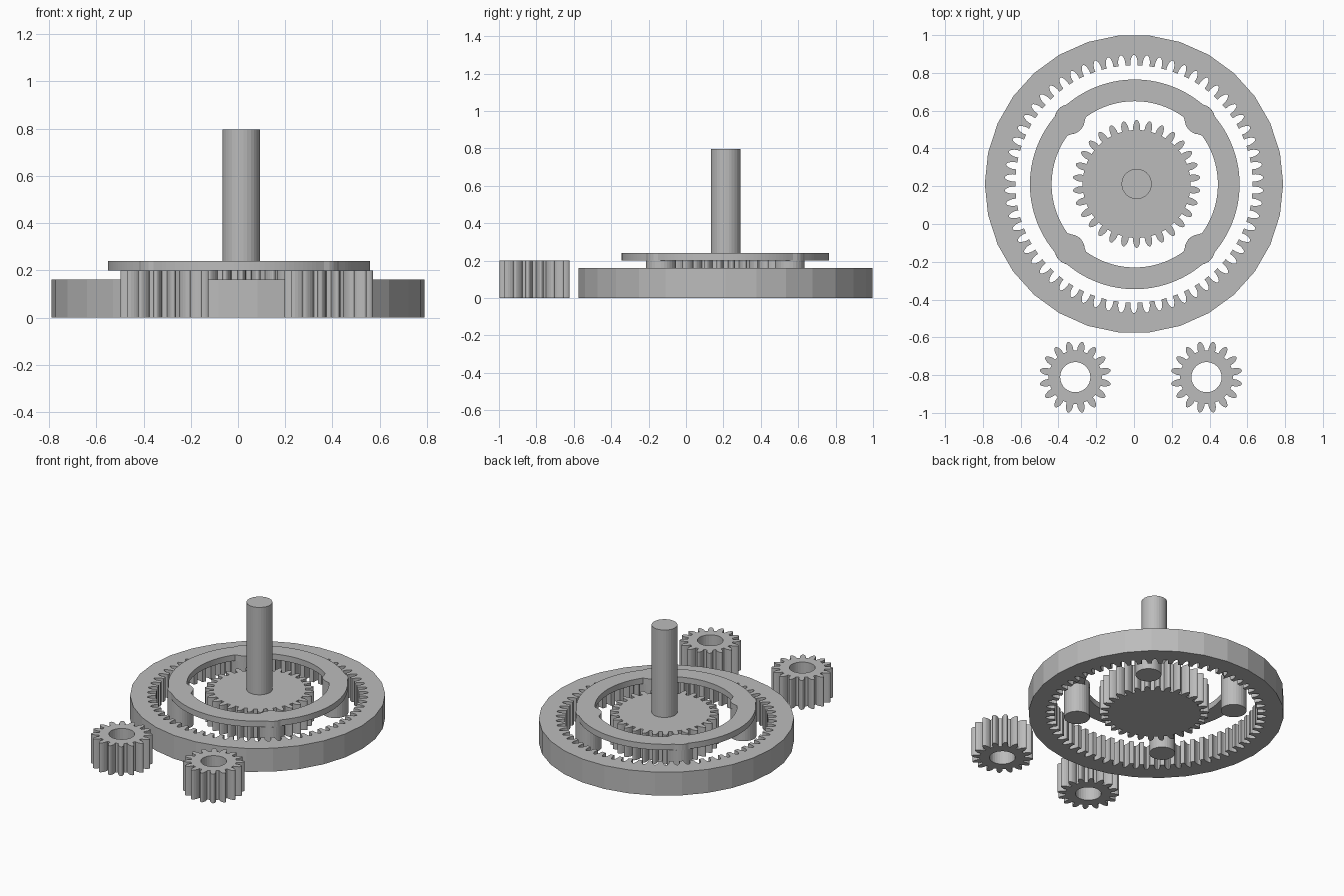
import bpy, bmesh
from math import sin, cos, pi, sqrt, tau

cube = bpy.data.objects.get("Cube")
if cube:
    bpy.data.objects.remove(cube, do_unlink=True)

grey = bpy.data.materials.new("plain_grey")
grey.use_nodes = True
COLOUR = (0.5, 0.5, 0.5, 1)
grey.diffuse_color = COLOUR
grey.node_tree.nodes["Principled BSDF"].inputs["Base Color"].default_value = COLOUR

MODULE = 0.021
HOLE = 0.08          # radius shared by shaft, pins and gear bores
CENTRE = (0.0, 0.212)
# Tooth flank: (fraction of tooth height, half width in modules)
FLANK = [(0, 0.85), (0.3, 0.9), (0.55, 0.8), (0.78, 0.6), (0.94, 0.35), (1, 0.12)]


def circle(radius, sides=30):
    return [(radius * cos(tau * i / sides), radius * sin(tau * i / sides)) for i in range(sides)]


def teeth(count, root, tip):
    """Closed outline of a gear with rounded teeth and a gap facing +x."""
    points = []
    for i in range(count):
        middle = tau * (i + 0.5) / count
        flank = [(root + (tip - root) * t, half * MODULE) for t, half in FLANK]
        side = [(r, -w) for r, w in flank] + [(r, w) for r, w in reversed(flank)]
        for r, w in side:
            a = middle + w / r
            points.append((r * cos(a), r * sin(a)))
    return points


def prism(name, loops, bottom, top, centre):
    """Extrude an outline, with optional hole outlines, from bottom to top."""
    bm = bmesh.new()
    for loop in loops:
        verts = [bm.verts.new((x, y, bottom)) for x, y in loop]
        for i, v in enumerate(verts):
            bm.edges.new((verts[i - 1], v))
    if len(loops) == 1:
        bm.faces.new(verts)
    else:
        bmesh.ops.triangle_fill(bm, edges=bm.edges[:], use_beauty=True, normal=(0, 0, 1))
    extruded = bmesh.ops.extrude_face_region(bm, geom=bm.faces[:], use_keep_orig=True)
    upper = [g for g in extruded["geom"] if isinstance(g, bmesh.types.BMVert)]
    bmesh.ops.translate(bm, verts=upper, vec=(0, 0, top - bottom))
    bmesh.ops.recalc_face_normals(bm, faces=bm.faces[:])
    mesh = bpy.data.meshes.new(name)
    bm.to_mesh(mesh)
    bm.free()
    mesh.materials.append(grey)
    obj = bpy.data.objects.new(name, mesh)
    obj.location = (centre[0], centre[1], 0)
    bpy.context.collection.objects.link(obj)
    return obj


def carrier_outline(radius, sign, samples=160):
    """Ring edge that swells around the four diagonal pins."""
    points = []
    for i in range(samples):
        a = tau * i / samples
        d = (a % (pi / 2)) - pi / 4
        r = radius
        inside = HOLE ** 2 - (PIN_ORBIT * sin(d)) ** 2
        if inside > 0:
            lobe = PIN_ORBIT * cos(d) + sign * sqrt(inside)
            r = max(r, lobe) if sign > 0 else min(r, lobe)
        points.append((r * cos(a), r * sin(a)))
    return points


# Outer ring with internal teeth
prism("ring_gear", [circle(0.79), teeth(62, 0.628, 0.684)], 0, 0.16, CENTRE)

# Central gear and its shaft
SUN = (0.014, CENTRE[1])
prism("sun_gear", [teeth(30, 0.286, 0.338)], 0, 0.2, SUN)
prism("shaft", [circle(HOLE)], 0.2, 0.797, SUN)

# Carrier plate with four pins
PIN_ORBIT = 0.487
CARRIER = (0.004, 0.21)
prism("carrier_plate", [carrier_outline(0.555, 1), carrier_outline(0.44, -1)], 0.2, 0.24, CARRIER)
for k in range(4):
    a = pi / 4 + k * pi / 2
    pin = (CARRIER[0] + PIN_ORBIT * cos(a), CARRIER[1] + PIN_ORBIT * sin(a))
    prism(f"carrier_pin_{k + 1}", [circle(HOLE)], 0, 0.2, pin)

# Two loose planet gears in front
for name, x in (("right_planet_gear", -0.311), ("left_planet_gear", 0.384)):
    prism(name, [teeth(16, 0.141, 0.19), circle(HOLE)], 0, 0.2, (x, -0.811))
